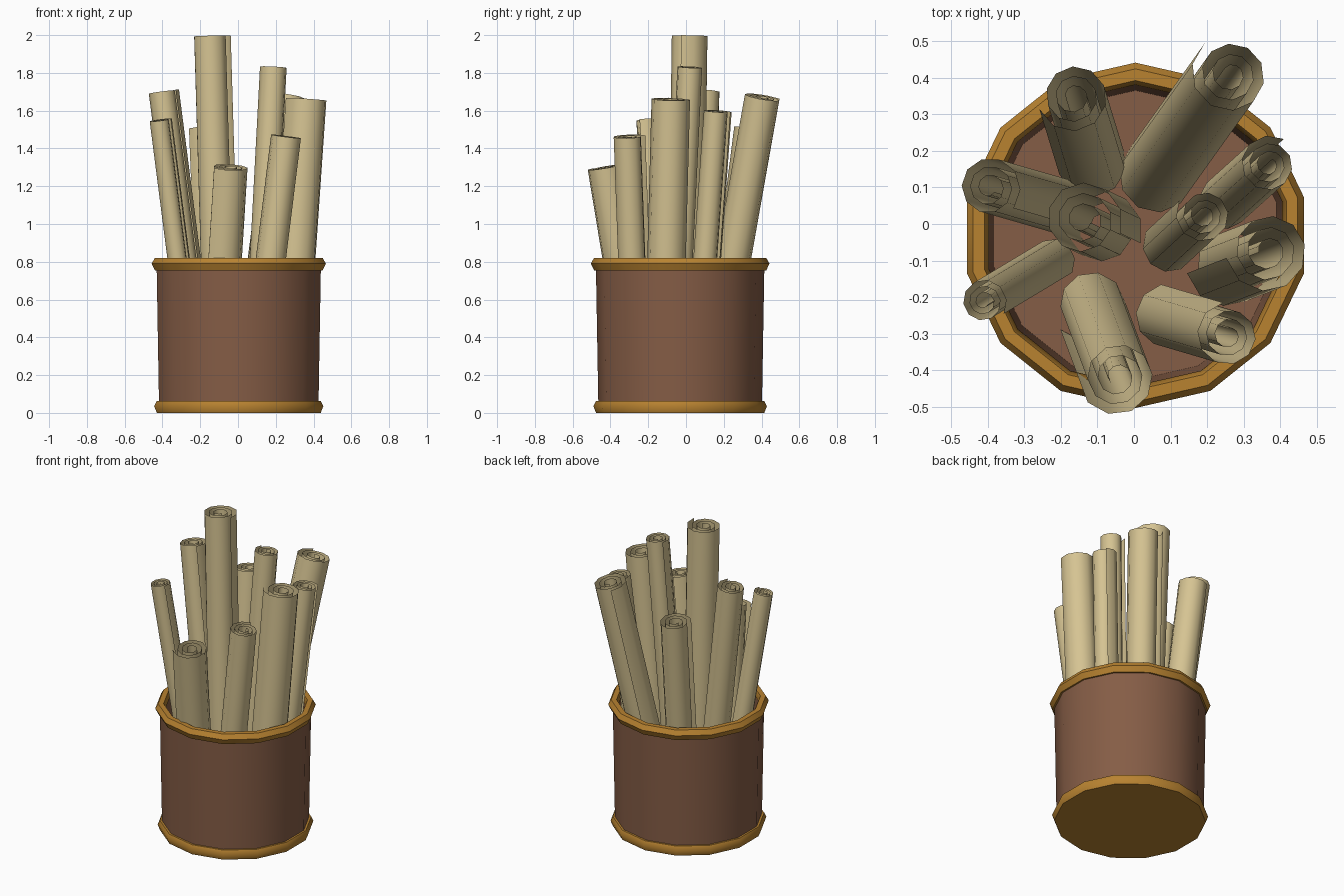
import bpy, bmesh, math
from mathutils import Vector

if "Cube" in bpy.data.objects:
    bpy.data.objects.remove(bpy.data.objects["Cube"])

CX, CY, SIDES = 0.004, -0.031, 14


def material(name, rgb):
    m = bpy.data.materials.new(name)
    m.diffuse_color = (*rgb, 1)
    m.use_nodes = True
    m.node_tree.nodes["Principled BSDF"].inputs["Base Color"].default_value = m.diffuse_color
    return m


PAPER = material("parchment tan", (0.67, 0.55, 0.29))
LEATHER = material("leather brown", (0.235, 0.109, 0.061))
GOLD = material("gold trim", (0.48, 0.225, 0.03))


def finish(name, bm, mat, angle, recalc=True):
    if recalc:
        bmesh.ops.recalc_face_normals(bm, faces=bm.faces)
    me = bpy.data.meshes.new(name)
    bm.to_mesh(me)
    bm.free()
    me.materials.append(mat)
    ob = bpy.data.objects.new(name, me)
    bpy.context.collection.objects.link(ob)
    bpy.ops.object.select_all(action='DESELECT')
    ob.select_set(True)
    bpy.context.view_layer.objects.active = ob
    bpy.ops.object.shade_smooth_by_angle(angle=math.radians(angle))
    return ob


def lathe(name, profile, mat, closed=False, cap_first=False, cap_last=False):
    """Spin (radius, z) points round the bucket axis."""
    bm = bmesh.new()
    rings = []
    for r, z in profile:
        rings.append([bm.verts.new((CX + r * math.cos(a), CY + r * math.sin(a), z))
                      for a in (math.pi / 2 + 2 * math.pi * i / SIDES for i in range(SIDES))])
    pairs = list(zip(rings, rings[1:]))
    if closed:
        pairs.append((rings[-1], rings[0]))
    for a, b in pairs:
        for i in range(SIDES):
            j = (i + 1) % SIDES
            bm.faces.new((a[i], a[j], b[j], b[i]))
    if cap_first:
        bm.faces.new(rings[0])
    if cap_last:
        bm.faces.new(rings[-1])
    return finish(name, bm, mat, 50)


def scroll(name, top, base, r, flap, turns=3, steps=10):
    """Thin sheet rolled into a spiral between two axis points."""
    top, base = Vector(top), Vector(base)
    axis = (top - base).normalized()
    u = Vector((1, 0, 0))
    u = (u - axis * u.dot(axis)).normalized()
    v = axis.cross(u)
    bm = bmesh.new()
    prev = None
    n = turns * steps
    for i in range(n + 1):
        a = math.radians(flap) + 2 * math.pi * i / steps
        rad = r * 1.07 * (1 - 0.78 * i / n)
        off = u * (rad * math.cos(a)) + v * (rad * math.sin(a))
        cur = (bm.verts.new(base + off), bm.verts.new(top + off))
        if prev:
            bm.faces.new((prev[0], cur[0], cur[1], prev[1]))
        prev = cur
    return finish(name, bm, PAPER, 50, recalc=False)


# Bucket: outer wall, inner wall and floor
lathe("bucket_body", [(0.433, 0.04), (0.446, 0.78), (0.42, 0.78), (0.397, 0.07)],
      LEATHER, cap_last=True)
# Rounded trim rings, the lower one closed underneath
lathe("top_rim", [(0.424, 0.82), (0.456, 0.82), (0.473, 0.79), (0.456, 0.755),
                  (0.428, 0.755), (0.412, 0.79)], GOLD, closed=True)
lathe("bottom_rim", [(0.445, 0.0), (0.459, 0.035), (0.446, 0.062), (0.42, 0.062)],
      GOLD, cap_first=True)

# Scrolls: top x, y, z, base x, y, radius, angle of the loose edge
Z0 = 0.09
SCROLLS = [
    (0.265, 0.41, 1.67, 0.065, 0.13, 0.104, 130),
    (-0.165, 0.35, 1.505, -0.11, 0.17, 0.094, 200),
    (-0.398, 0.10, 1.70, -0.19, 0.04, 0.083, -40),
    (-0.142, 0.012, 1.996, -0.085, -0.015, 0.103, -20),
    (-0.413, -0.213, 1.55, -0.225, -0.10, 0.061, -30),
    (-0.045, -0.42, 1.302, -0.12, -0.22, 0.10, 220),
    (0.26, -0.305, 1.463, 0.09, -0.255, 0.085, 100),
    (0.368, -0.073, 1.66, 0.26, -0.115, 0.109, 190),
    (0.192, 0.025, 1.83, 0.10, -0.06, 0.073, 150),
    (0.37, 0.163, 1.597, 0.25, 0.055, 0.076, 60),
]
for i, (tx, ty, tz, bx, by, r, flap) in enumerate(SCROLLS, 1):
    scroll(f"scroll_{i}", (tx, ty, tz), (bx, by, Z0), r, flap)
